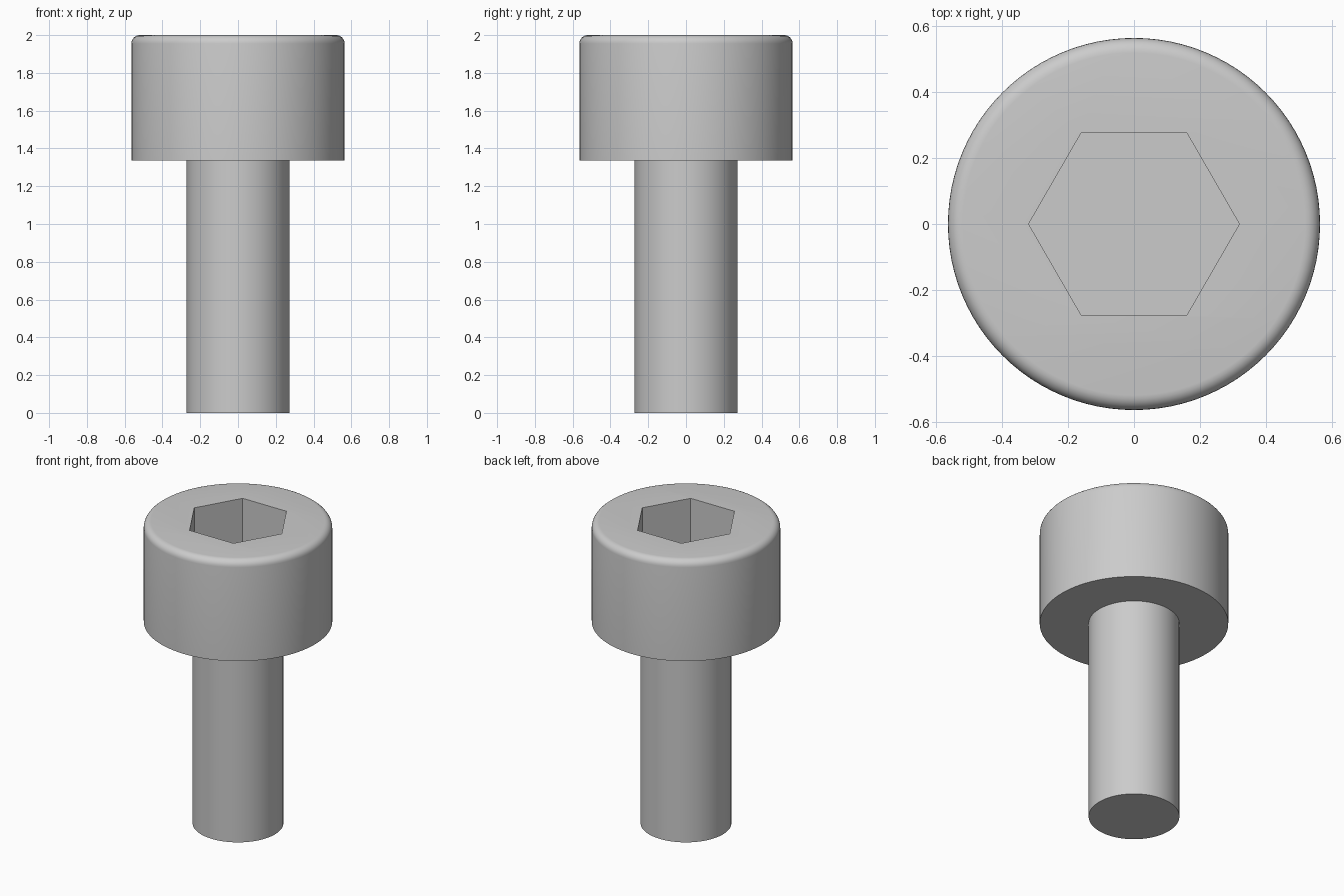
import bpy, bmesh
from math import pi, sin, cos

if "Cube" in bpy.data.objects:
    bpy.data.objects.remove(bpy.data.objects["Cube"])

HEAD_R, SHANK_R = 0.565, 0.272
HEAD_Z, TOP_Z = 1.335, 2.0
FILLET = 0.045
HEX_R, HEX_DEPTH = 0.32, 0.36
SIDES = 96


def prism(bm, radius, z0, z1, sides):
    """Closed upright prism between two heights."""
    rings = [[bm.verts.new((radius * cos(2 * pi * i / sides),
                            radius * sin(2 * pi * i / sides), z))
              for i in range(sides)] for z in (z0, z1)]
    bm.faces.new(rings[0][::-1])
    bm.faces.new(rings[1])
    for i in range(sides):
        j = (i + 1) % sides
        bm.faces.new((rings[0][i], rings[0][j], rings[1][j], rings[1][i]))


def to_object(bm, name):
    bmesh.ops.recalc_face_normals(bm, faces=bm.faces)
    mesh = bpy.data.meshes.new(name)
    bm.to_mesh(mesh)
    bm.free()
    ob = bpy.data.objects.new(name, mesh)
    bpy.context.collection.objects.link(ob)
    return ob


# Screw body: shank, flat underside and head with a rounded top rim
profile = [(SHANK_R, 0), (SHANK_R, HEAD_Z), (HEAD_R, HEAD_Z)]
for k in range(7):
    a = k / 6 * pi / 2
    profile.append((HEAD_R - FILLET + FILLET * cos(a), TOP_Z - FILLET + FILLET * sin(a)))

bm = bmesh.new()
rings = [[bm.verts.new((r * cos(2 * pi * i / SIDES), r * sin(2 * pi * i / SIDES), z))
          for i in range(SIDES)] for r, z in profile]
for low, high in zip(rings, rings[1:]):
    for i in range(SIDES):
        j = (i + 1) % SIDES
        bm.faces.new((low[i], low[j], high[j], high[i]))
bm.faces.new(rings[0][::-1])
bm.faces.new(rings[-1])
screw = to_object(bm, "socket_head_screw")

# Hexagonal socket cut into the head
bm = bmesh.new()
prism(bm, HEX_R, TOP_Z - HEX_DEPTH, TOP_Z + 0.2, 6)
cutter = to_object(bm, "hex_socket_cutter")
cutter.hide_render = True

cut = screw.modifiers.new("hex_socket", 'BOOLEAN')
cut.operation = 'DIFFERENCE'
cut.solver = 'EXACT'
cut.object = cutter

bpy.context.view_layer.objects.active = screw
screw.select_set(True)
cutter.select_set(False)
bpy.ops.object.modifier_apply(modifier=cut.name)
bpy.data.objects.remove(cutter)

# Smooth curved walls, keep rims and socket edges crisp
bpy.ops.object.shade_smooth_by_angle(angle=pi / 6)
